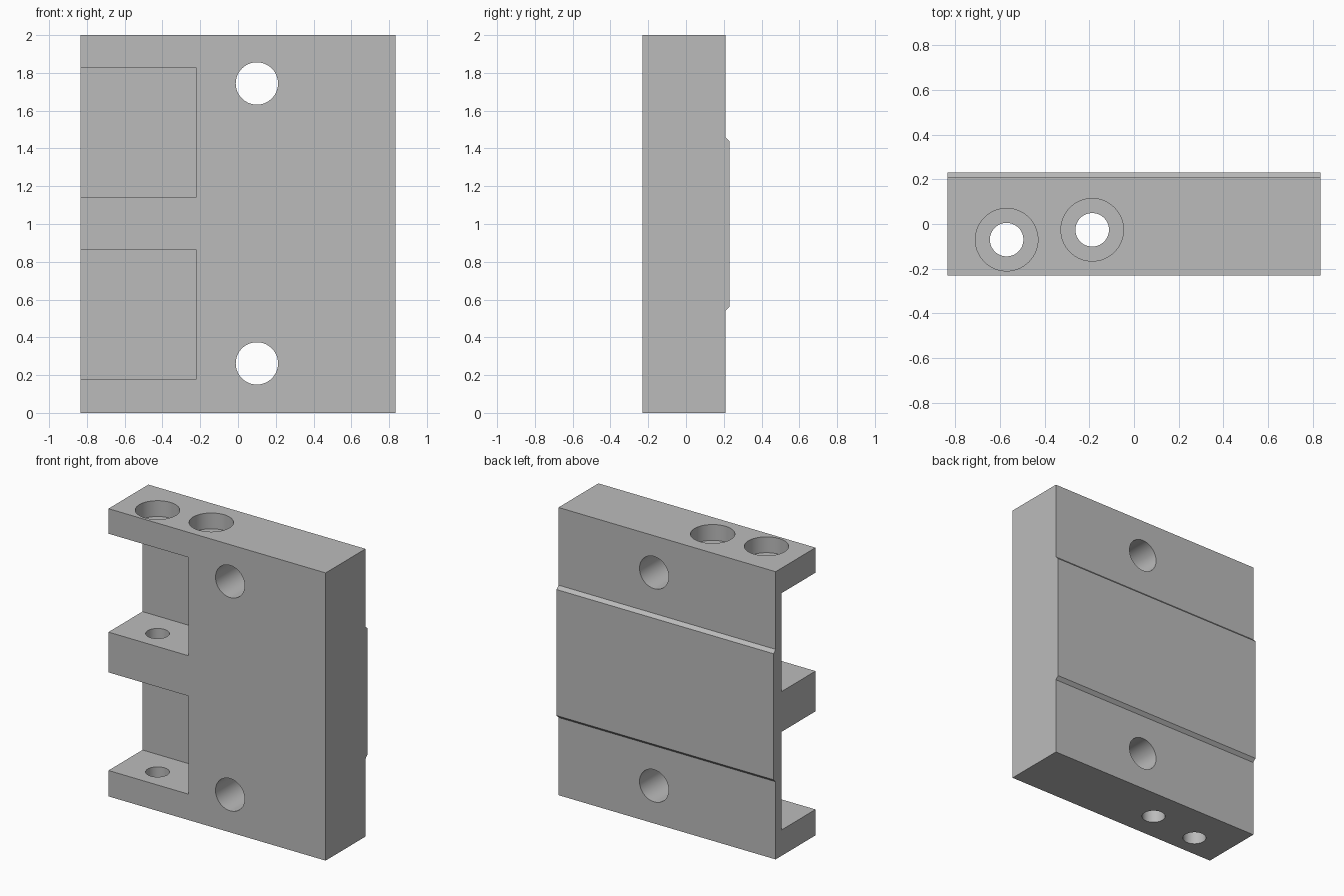
import bpy
import bmesh
import math

cube = bpy.data.objects.get("Cube")
if cube:
    bpy.data.objects.remove(cube, do_unlink=True)

HALF_X, FRONT, BACK, RIDGE = 0.835, -0.23, 0.208, 0.23

grey = bpy.data.materials.new("machined grey")
grey.use_nodes = True
grey.diffuse_color = (0.5, 0.5, 0.5, 1)
grey.node_tree.nodes["Principled BSDF"].inputs["Base Color"].default_value = (0.5, 0.5, 0.5, 1)


def box_cutter(name, low, high):
    size = [b - a for a, b in zip(low, high)]
    centre = [(a + b) / 2 for a, b in zip(low, high)]
    bpy.ops.mesh.primitive_cube_add(size=1, location=centre)
    obj = bpy.context.object
    obj.name = name
    obj.scale = size
    return obj


def round_cutter(name, radius, depth, centre, rotation=(0, 0, 0)):
    bpy.ops.mesh.primitive_cylinder_add(
        vertices=64, radius=radius, depth=depth, location=centre, rotation=rotation)
    bpy.context.object.name = name
    return bpy.context.object


# Plate with a chamfered locating ridge across its back, extruded along x
profile = [(FRONT, 0), (BACK, 0), (BACK, 0.54), (RIDGE, 0.562),
           (RIDGE, 1.438), (BACK, 1.46), (BACK, 2), (FRONT, 2)]
bm = bmesh.new()
face = bm.faces.new([bm.verts.new((-HALF_X, y, z)) for y, z in profile])
side = bmesh.ops.extrude_face_region(bm, geom=[face])
moved = [v for v in side["geom"] if isinstance(v, bmesh.types.BMVert)]
bmesh.ops.translate(bm, verts=moved, vec=(2 * HALF_X, 0, 0))
bmesh.ops.recalc_face_normals(bm, faces=bm.faces)
mesh = bpy.data.meshes.new("mounting_plate")
bm.to_mesh(mesh)
bm.free()
plate = bpy.data.objects.new("mounting_plate", mesh)
bpy.context.collection.objects.link(plate)
mesh.materials.append(grey)

# Two pockets open to the front and the right edge
cutters = []
for label, low, high in (("lower", 0.18, 0.862), ("upper", 1.142, 1.826)):
    cutters.append(box_cutter(label + "_pocket_cutter", (-1, -0.5, low), (-0.22, 0.143, high)))

# Mounting holes from front to back
for label, z in (("lower", 0.262), ("upper", 1.744)):
    cutters.append(round_cutter(label + "_mounting_hole_cutter", 0.112, 1, (0.1, 0, z),
                                (math.pi / 2, 0, 0)))

# Vertical bores with counterbores in the top
for label, x, y in (("outer", -0.57, -0.07), ("inner", -0.187, -0.026)):
    cutters.append(round_cutter(label + "_bore_cutter", 0.075, 3, (x, y, 1)))
    cutters.append(round_cutter(label + "_counterbore_cutter", 0.14, 0.22, (x, y, 2)))

for cutter in cutters:
    cut = plate.modifiers.new(cutter.name, "BOOLEAN")
    cut.operation = "DIFFERENCE"
    cut.solver = "EXACT"
    cut.object = cutter

# Bake the cuts, remove the cutters and smooth only the bores
bpy.ops.object.select_all(action="DESELECT")
bpy.context.view_layer.objects.active = plate
plate.select_set(True)
for cutter in cutters:
    bpy.ops.object.modifier_apply(modifier=cutter.name)
for cutter in cutters:
    bpy.data.objects.remove(cutter, do_unlink=True)
bpy.ops.object.shade_smooth_by_angle(angle=math.radians(30))
